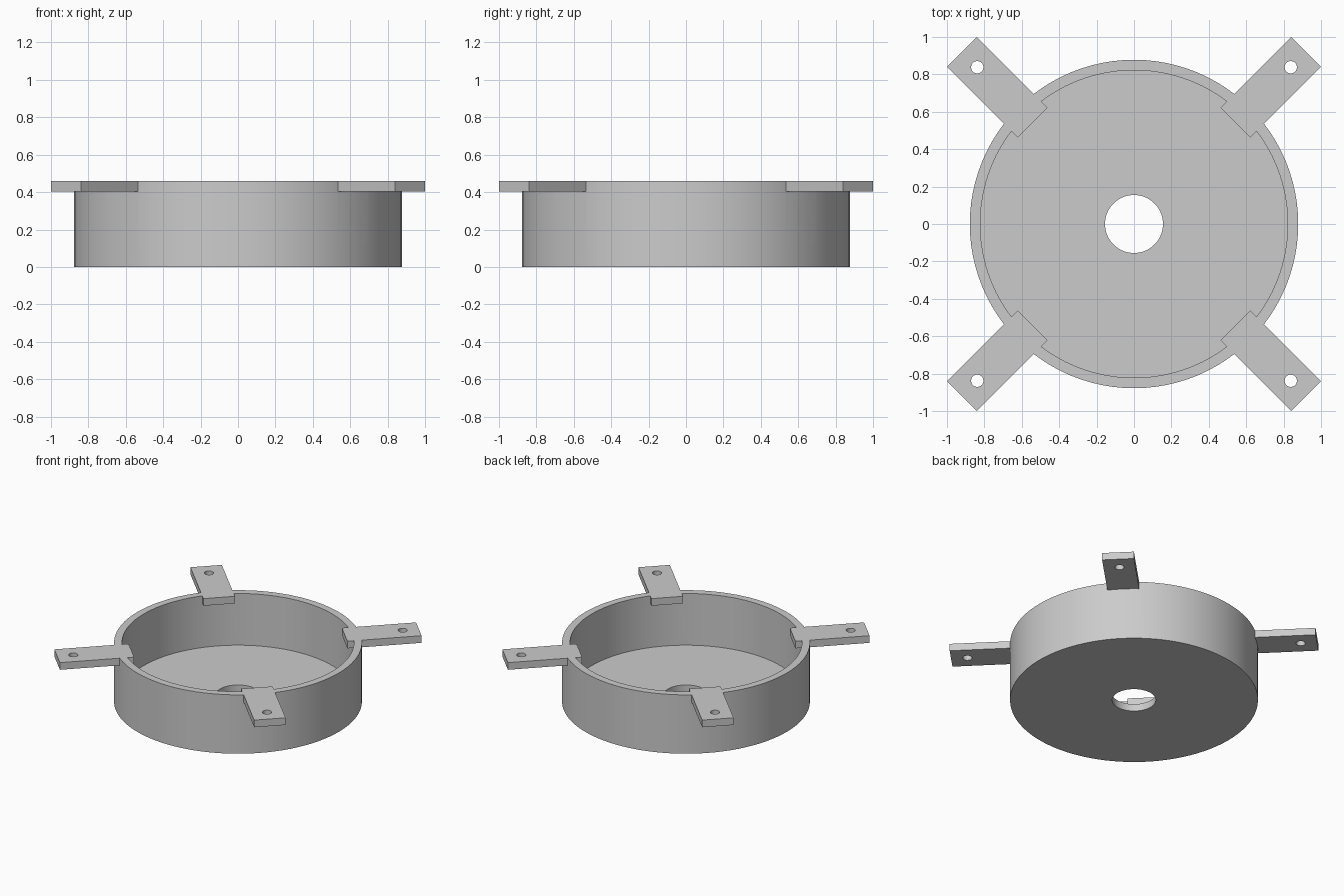
import bpy, bmesh, math
from mathutils import Matrix

HEIGHT = 0.46       # overall height
WALL = 0.056        # thickness of wall, floor and tabs
OUTER = 0.878       # outer radius of the cup
BORE = 0.155        # radius of the floor hole
SEGMENTS = 96

cube = bpy.data.objects.get("Cube")
if cube:
    bpy.data.objects.remove(cube, do_unlink=True)

grey = bpy.data.materials.new("light_grey")
grey.use_nodes = True
colour = (0.6, 0.6, 0.6, 1)
grey.diffuse_color = colour
grey.node_tree.nodes["Principled BSDF"].inputs["Base Color"].default_value = colour


def make_object(name, bm):
    bmesh.ops.recalc_face_normals(bm, faces=bm.faces)
    mesh = bpy.data.meshes.new(name)
    bm.to_mesh(mesh)
    bm.free()
    mesh.materials.append(grey)
    obj = bpy.data.objects.new(name, mesh)
    bpy.context.collection.objects.link(obj)
    return obj


def lathe(name, profile):
    """Revolve a closed (radius, height) profile around z."""
    bm = bmesh.new()
    rings = []
    for i in range(SEGMENTS):
        a = math.tau * i / SEGMENTS
        rings.append([bm.verts.new((r * math.cos(a), r * math.sin(a), z)) for r, z in profile])
    for i, ring in enumerate(rings):
        after = rings[(i + 1) % SEGMENTS]
        for j in range(len(profile)):
            k = (j + 1) % len(profile)
            bm.faces.new((ring[j], after[j], after[k], ring[k]))
    return make_object(name, bm)


def tabs(name):
    """Four flat bars on the diagonals, reaching slightly past the wall inside."""
    bm = bmesh.new()
    start, end, width = 0.767, 1.301, 0.226
    for i in range(4):
        turn = Matrix.Rotation(math.radians(45 + 90 * i), 4, 'Z')
        place = Matrix.Translation(((start + end) / 2, 0, HEIGHT - WALL / 2))
        size = Matrix.Diagonal((end - start, width, WALL, 1))
        bmesh.ops.create_cube(bm, size=1, matrix=turn @ place @ size)
    return make_object(name, bm)


def screw_holes(name):
    """Cutters for one round hole near the end of each tab."""
    bm = bmesh.new()
    for i in range(4):
        turn = Matrix.Rotation(math.radians(45 + 90 * i), 4, 'Z')
        bmesh.ops.create_cone(bm, cap_ends=True, segments=32, radius1=0.033, radius2=0.033,
                              depth=0.2, matrix=turn @ Matrix.Translation((1.185, 0, HEIGHT - WALL / 2)))
    return make_object(name, bm)


# Open cup with a bored floor
inner = OUTER - WALL
housing = lathe("round_housing", [(BORE, 0), (OUTER, 0), (OUTER, HEIGHT),
                                  (inner, HEIGHT), (inner, WALL), (BORE, WALL)])

# Merge the tabs into the cup and drill them
helpers = [(tabs("mounting_tabs"), 'UNION'), (screw_holes("screw_hole_cutters"), 'DIFFERENCE')]
for helper, operation in helpers:
    helper.hide_render = True
    mod = housing.modifiers.new(helper.name, 'BOOLEAN')
    mod.operation = operation
    mod.solver = 'EXACT'
    mod.object = helper

bpy.context.view_layer.update()
evaluated = housing.evaluated_get(bpy.context.evaluated_depsgraph_get())
merged = bpy.data.meshes.new_from_object(evaluated)
housing.modifiers.clear()
housing.data = merged
for helper, _ in helpers:
    bpy.data.objects.remove(helper, do_unlink=True)

# Smooth curved walls, sharp rims
bpy.ops.object.select_all(action='DESELECT')
housing.select_set(True)
bpy.context.view_layer.objects.active = housing
bpy.ops.object.shade_smooth_by_angle(angle=math.radians(30))
